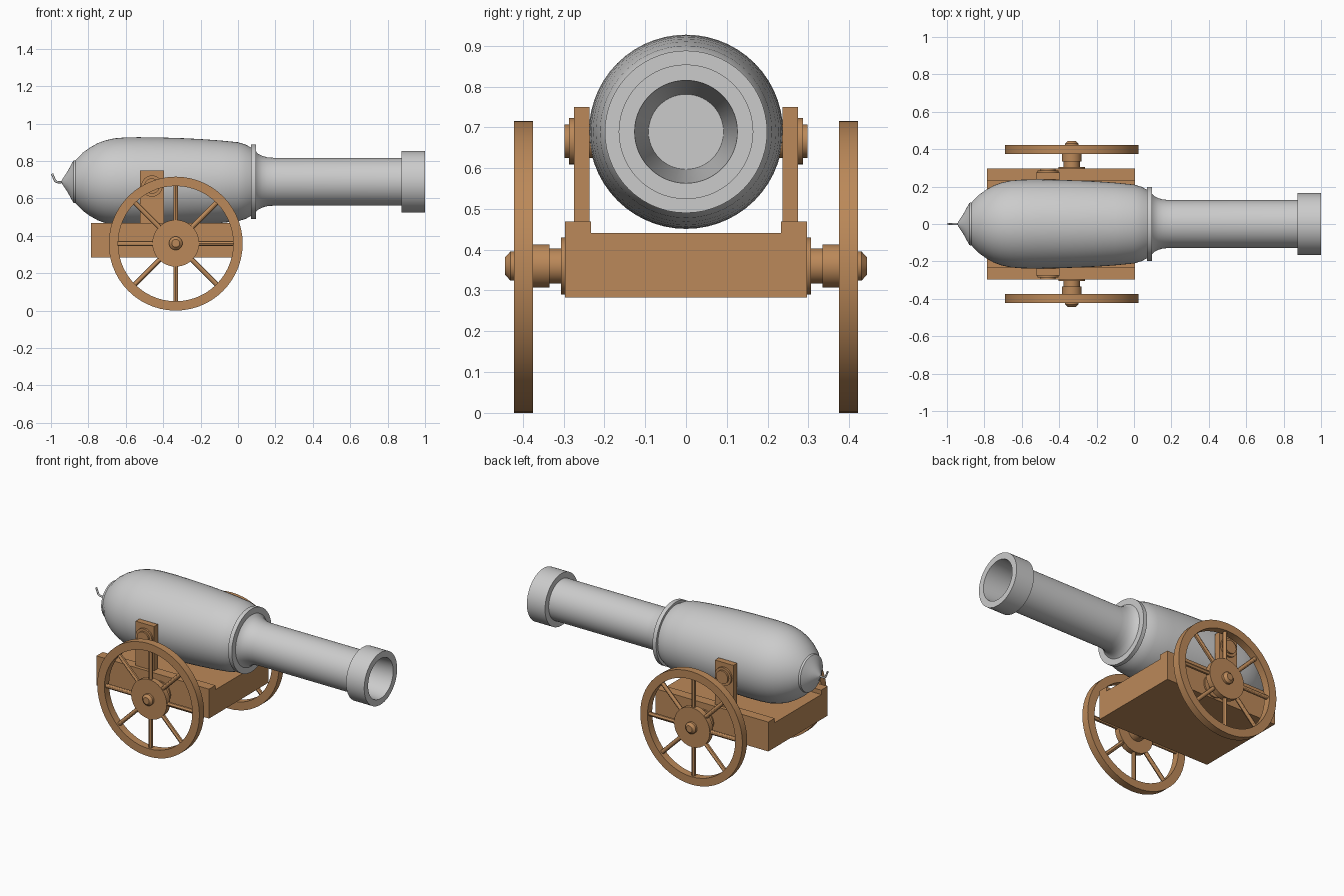
import bpy, bmesh, math
from mathutils import Matrix, Vector

if "Cube" in bpy.data.objects:
    bpy.data.objects.remove(bpy.data.objects["Cube"])

wood = bpy.data.materials.new("wood")
wood.diffuse_color = (0.5, 0.25, 0.1, 1)
wood.use_nodes = True
wood.node_tree.nodes["Principled BSDF"].inputs["Base Color"].default_value = wood.diffuse_color


def finish(name, bm, mat=None, smooth=True):
    bmesh.ops.remove_doubles(bm, verts=bm.verts, dist=1e-5)
    bmesh.ops.recalc_face_normals(bm, faces=bm.faces)
    me = bpy.data.meshes.new(name)
    bm.to_mesh(me)
    bm.free()
    ob = bpy.data.objects.new(name, me)
    bpy.context.collection.objects.link(ob)
    if mat:
        me.materials.append(mat)
    if smooth:
        bpy.ops.object.select_all(action='DESELECT')
        ob.select_set(True)
        bpy.context.view_layer.objects.active = ob
        bpy.ops.object.shade_smooth_by_angle(angle=math.radians(30))
    return ob


def lathe(name, profile, axis, origin, mat=None, n=48, closed=False):
    """Turn (distance along axis, radius) points round the x or y axis."""
    bm = bmesh.new()
    o = Vector(origin)
    rings = []
    for d, r in profile:
        ring = []
        for i in range(n):
            a = 2 * math.pi * i / n
            u, v = r * math.cos(a), r * math.sin(a)
            ring.append(bm.verts.new(o + Vector((d, u, v) if axis == 'x' else (u, d, v))))
        rings.append(ring)
    pairs = list(zip(rings, rings[1:]))
    if closed:
        pairs.append((rings[-1], rings[0]))
    for p, q in pairs:
        for i in range(n):
            j = (i + 1) % n
            bm.faces.new((p[i], p[j], q[j], q[i]))
    return finish(name, bm, mat)


def box(name, x, y, z, mat):
    bm = bmesh.new()
    size = (x[1] - x[0], y[1] - y[0], z[1] - z[0])
    mid = ((x[0] + x[1]) / 2, (y[0] + y[1]) / 2, (z[0] + z[1]) / 2)
    bmesh.ops.create_cube(bm, size=1, matrix=Matrix.Translation(mid) @ Matrix.Diagonal((*size, 1)))
    return finish(name, bm, mat, False)


# Barrel with breech cone, collar, muzzle ring and tapered bore
AXIS_Z = 0.689
barrel = [(-0.945, 0), (-0.94, 0.012), (-0.91, 0.058), (-0.88, 0.113), (-0.868, 0.115),
          (-0.862, 0.122), (-0.83, 0.155), (-0.79, 0.184), (-0.75, 0.206), (-0.71, 0.221),
          (-0.66, 0.232), (-0.6, 0.237), (-0.53, 0.238), (-0.4, 0.236), (-0.3, 0.233),
          (-0.2, 0.228), (-0.1, 0.221), (0, 0.211), (0.04, 0.199), (0.07, 0.183),
          (0.07, 0.199), (0.096, 0.199), (0.096, 0.162), (0.108, 0.149), (0.13, 0.138),
          (0.155, 0.131), (0.19, 0.128), (0.873, 0.128), (0.873, 0.165), (1.0, 0.165),
          (1.0, 0.126), (0.45, 0.092), (0.45, 0)]
lathe("barrel", barrel, 'x', (0, 0, AXIS_Z), n=56)

# Fuse
cu = bpy.data.curves.new("fuse", 'CURVE')
cu.dimensions = '3D'
cu.bevel_depth = 0.006
cu.bevel_resolution = 2
cu.use_fill_caps = True
pts = [(-0.935, 0.689), (-0.957, 0.686), (-0.975, 0.692), (-0.984, 0.708), (-0.994, 0.732)]
sp = cu.splines.new('BEZIER')
sp.bezier_points.add(len(pts) - 1)
for b, (x, z) in zip(sp.bezier_points, pts):
    b.co = (x, 0, z)
    b.handle_left_type = b.handle_right_type = 'AUTO'
bpy.context.collection.objects.link(bpy.data.objects.new("fuse", cu))

# Carriage bed: one U-shaped section drawn out along x
bm = bmesh.new()
section = [(-0.297, 0.283), (0.297, 0.283), (0.297, 0.469), (0.233, 0.469),
           (0.233, 0.441), (-0.233, 0.441), (-0.233, 0.469), (-0.297, 0.469)]
face = bm.faces.new([bm.verts.new((-0.785, y, z)) for y, z in section])
ext = bmesh.ops.extrude_face_region(bm, geom=[face], use_keep_orig=True)
bmesh.ops.translate(bm, vec=(0.79, 0, 0), verts=[g for g in ext["geom"] if isinstance(g, bmesh.types.BMVert)])
finish("carriage_bed", bm, wood, False)

R, WX = 0.358, -0.333
for side, s in (("left", 1), ("right", -1)):
    # Trunnion post and stepped pin
    box(f"{side}_post", (-0.525, -0.396), sorted((s * 0.237, s * 0.275)), (0.45, 0.75), wood)
    pin = [(0.2, 0), (0.2, 0.041), (0.275, 0.041), (0.275, 0.057), (0.287, 0.057),
           (0.287, 0.041), (0.298, 0.041), (0.298, 0)]
    lathe(f"{side}_trunnion", [(s * d, r) for d, r in pin], 'y', (-0.46, 0, 0.666), wood, 32)

    # Axle, hub disc and end cap
    hub = [(0.29, 0), (0.29, 0.07), (0.306, 0.07), (0.306, 0.043), (0.335, 0.043),
           (0.335, 0.053), (0.381, 0.053), (0.381, 0.125), (0.416, 0.125), (0.416, 0.036),
           (0.43, 0.036), (0.444, 0.021), (0.444, 0)]
    lathe(f"{side}_axle_hub", [(s * d, r) for d, r in hub], 'y', (WX, 0, 0.36), wood)

    # Wheel rim
    rim = [(0.375, R), (0.422, R), (0.422, R - 0.05), (0.375, R - 0.05)]
    lathe(f"{side}_wheel_rim", [(s * d, r) for d, r in rim], 'y', (WX, 0, R), wood, 56, True)

    # Eight round spokes
    bm = bmesh.new()
    for k in range(8):
        m = (Matrix.Translation((WX, s * 0.399, R)) @ Matrix.Rotation(k * math.pi / 4, 4, 'Y')
             @ Matrix.Translation((0, 0, 0.215)))
        bmesh.ops.create_cone(bm, cap_ends=True, segments=12, radius1=0.013, radius2=0.013,
                              depth=0.21, matrix=m)
    finish(f"{side}_wheel_spokes", bm, wood)
